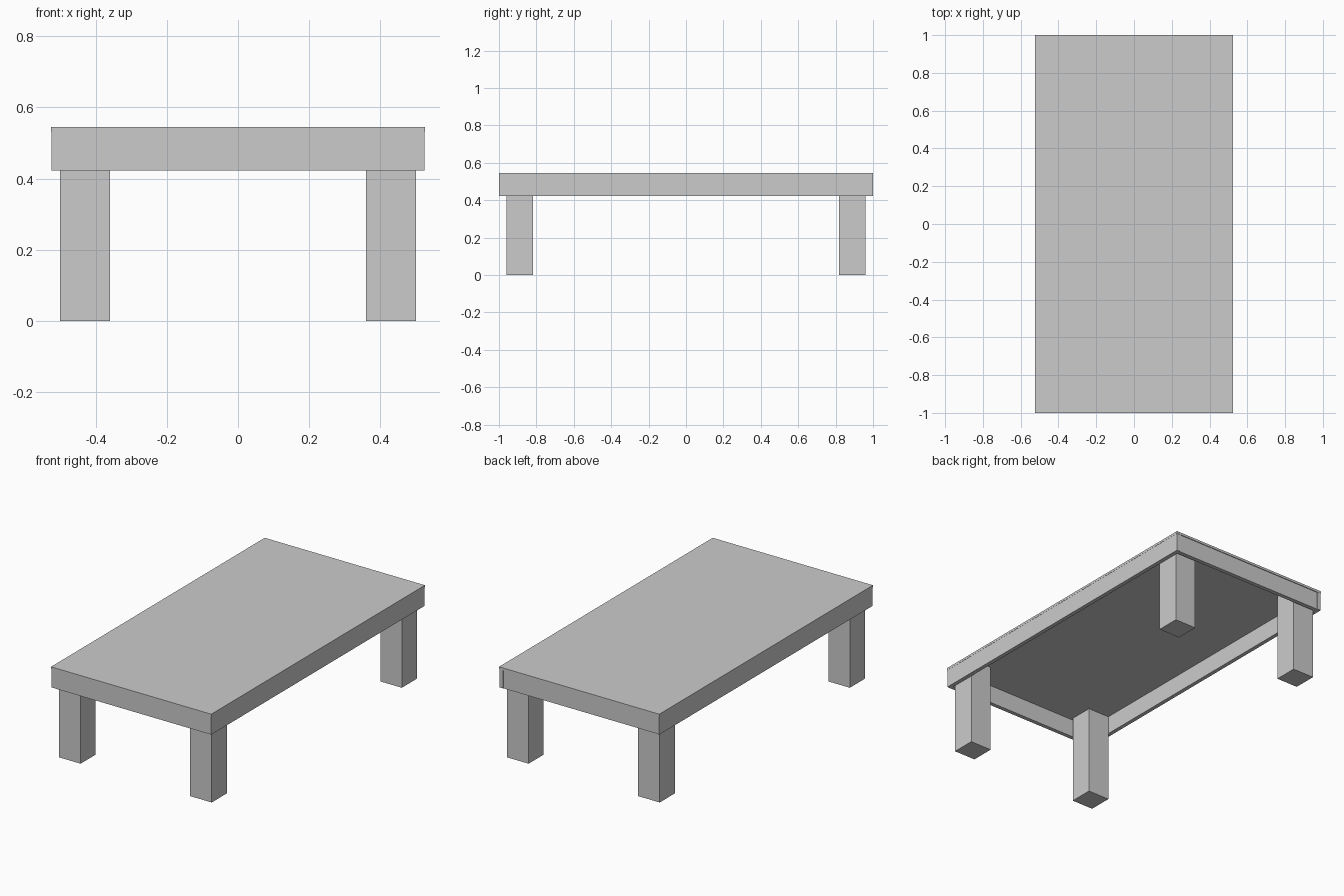
import bpy

if "Cube" in bpy.data.objects:
    bpy.data.objects.remove(bpy.data.objects["Cube"])


def box(name, x, y, z):
    """Box from (min, max) ranges on each axis."""
    bpy.ops.mesh.primitive_cube_add(size=1)
    ob = bpy.context.object
    ob.name = name
    ob.location = [(a + b) / 2 for a, b in (x, y, z)]
    ob.scale = [b - a for a, b in (x, y, z)]
    bpy.ops.object.transform_apply(location=True, rotation=False, scale=True)
    return ob


W, L = 0.525, 1.0           # half width and half length of the top
T = 0.025                   # apron board thickness
LOW, SEAM, TOP = 0.423, 0.531, 0.545
LEG = 0.141

# Thin table top
box("table_top", (-W, W), (-L, L), (SEAM, TOP))

# Long apron boards and the legs at each corner
for side, sx in (("left", -1), ("right", 1)):
    box(f"{side}_apron", sorted((sx * (W - T), sx * (W - 0.001))),
        (-L + 0.001, L - 0.001), (LOW, SEAM))
    for end, sy in (("front", -1), ("back", 1)):
        box(f"{end}_{side}_leg",
            sorted((sx * (W - T), sx * (W - T - LEG))),
            sorted((sy * 0.96, sy * (0.96 - LEG))), (0, SEAM))

# End apron boards: the front one is flush, the back one slightly recessed
box("front_apron", (-W + T, W - T), (-L + 0.001, -L + T), (LOW, SEAM))
box("back_apron", (-W + T, W - T), (L - T - 0.004, L - 0.004), (LOW, SEAM))
